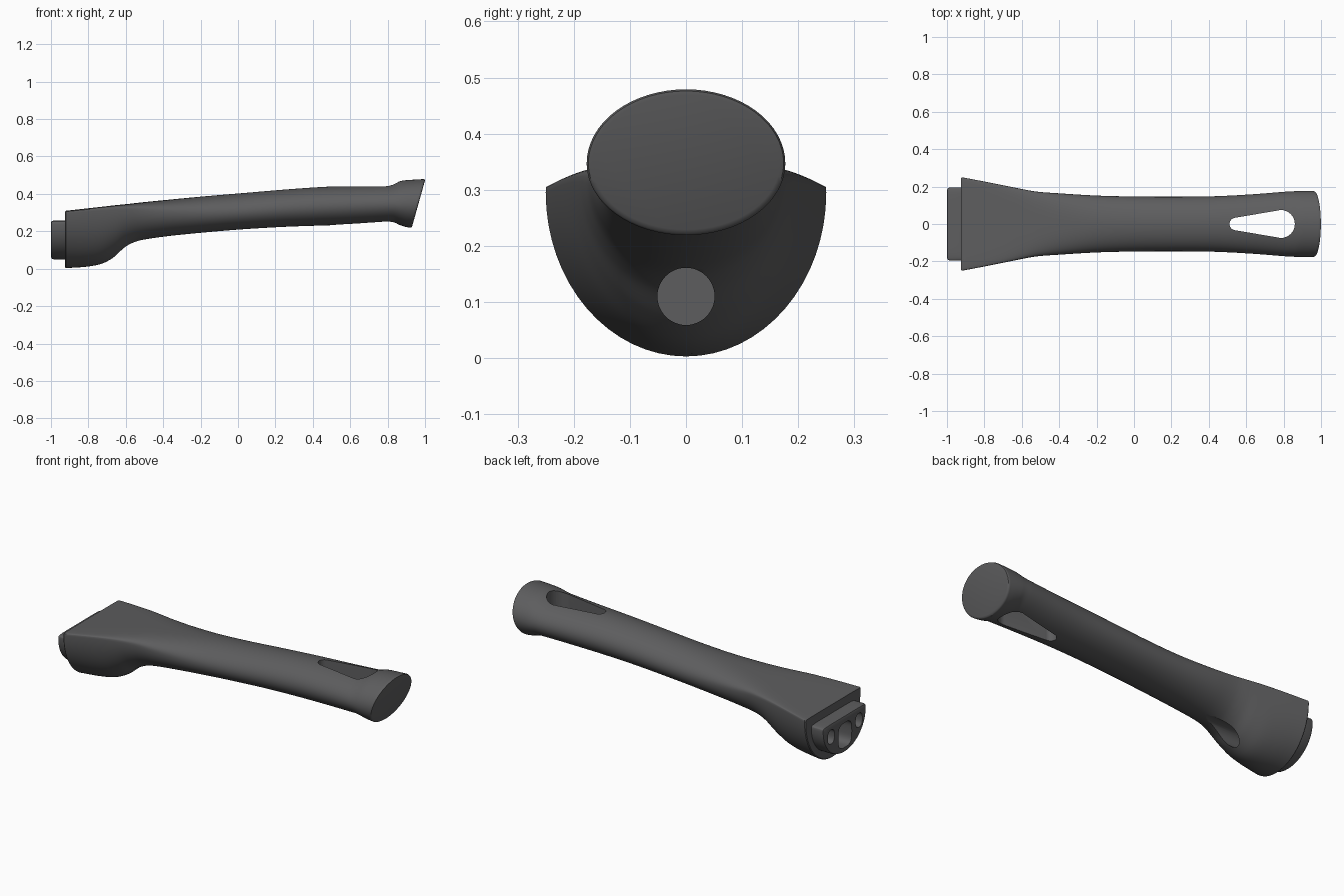
import bpy, bmesh, math
from mathutils import Vector

if "Cube" in bpy.data.objects:
    bpy.data.objects.remove(bpy.data.objects["Cube"])

GREY = (0.11, 0.11, 0.113, 1)
mat = bpy.data.materials.new("dark grey plastic")
mat.use_nodes = True
mat.diffuse_color = GREY
bsdf = next(n for n in mat.node_tree.nodes if n.type == 'BSDF_PRINCIPLED')
bsdf.inputs["Base Color"].default_value = GREY
bsdf.inputs["Roughness"].default_value = 0.5
SIDES = 64


def make_object(name, bm):
    bmesh.ops.recalc_face_normals(bm, faces=bm.faces[:])
    mesh = bpy.data.meshes.new(name)
    bm.to_mesh(mesh)
    bm.free()
    mesh.materials.append(mat)
    ob = bpy.data.objects.new(name, mesh)
    bpy.context.collection.objects.link(ob)
    return ob


def section(x, w, zb, zc, zt, p, slant):
    """Half ellipse below zc, superellipse above; slant leans it along x."""
    pts = []
    for i in range(SIDES):
        a = 2 * math.pi * i / SIDES
        c, s = math.cos(a), math.sin(a)
        if s < 0:
            y, z = w * c, zc + (zc - zb) * s
        else:
            y = w * math.copysign(abs(c) ** p, c)
            z = zc + (zt - zc) * abs(s) ** p
        pts.append(Vector((x + slant * (z - zt), y, z)))
    return pts


def smooth_rows(rows, steps):
    """Hermite interpolation of section values along x."""
    def tangent(i, k):
        a, b = rows[max(i - 1, 0)], rows[min(i + 1, len(rows) - 1)]
        return (b[k] - a[k]) / (b[0] - a[0])
    out = []
    for i in range(len(rows) - 1):
        r, q = rows[i], rows[i + 1]
        d = q[0] - r[0]
        for j in range(steps):
            t = j / steps
            row = [r[0] + d * t]
            for k in range(1, len(r)):
                row.append((1 + 2 * t) * (1 - t) ** 2 * r[k] + t * (1 - t) ** 2 * d * tangent(i, k)
                           + t * t * (3 - 2 * t) * q[k] + t * t * (t - 1) * d * tangent(i + 1, k))
            out.append(row)
    return out + [list(rows[-1])]


def loft(name, loops):
    bm = bmesh.new()
    rings = [[bm.verts.new(p) for p in loop] for loop in loops]
    n = len(rings[0])
    for a, b in zip(rings, rings[1:]):
        for i in range(n):
            bm.faces.new((a[i], a[(i + 1) % n], b[(i + 1) % n], b[i]))
    bm.faces.new(rings[0])
    bm.faces.new(rings[-1])
    return make_object(name, bm)


def cut(target, cutter):
    mod = target.modifiers.new("cut", 'BOOLEAN')
    mod.operation, mod.solver, mod.object = 'DIFFERENCE', 'EXACT', cutter
    bpy.context.view_layer.objects.active = target
    bpy.ops.object.modifier_apply(modifier=mod.name)
    cutter.hide_render = True
    cutter.hide_set(True)


def x_tube(name, x0, x1, y, z, ry, rz, p=1.0):
    """Cutter running along x."""
    def loop(x):
        out = []
        for i in range(48):
            c, s = math.cos(i * math.pi / 24), math.sin(i * math.pi / 24)
            out.append(Vector((x, y + ry * math.copysign(abs(c) ** p, c),
                               z + rz * math.copysign(abs(s) ** p, s))))
        return out
    return loft(name, [loop(x0), loop(x1)])


# Handle body: x, half width, bottom, widest height, top, corner power, slant
rows = [
    (-0.92, 0.250, 0.003, 0.295, 0.310, 0.25, 0),
    (-0.80, 0.227, 0.012, 0.306, 0.323, 0.30, 0),
    (-0.72, 0.211, 0.030, 0.311, 0.332, 0.36, 0),
    (-0.65, 0.197, 0.070, 0.314, 0.340, 0.44, 0),
    (-0.59, 0.185, 0.118, 0.314, 0.346, 0.52, 0),
    (-0.52, 0.173, 0.150, 0.311, 0.354, 0.62, 0),
    (-0.40, 0.164, 0.171, 0.302, 0.366, 0.78, 0),
    (-0.20, 0.152, 0.192, 0.298, 0.385, 0.95, 0),
    (0.00, 0.147, 0.209, 0.305, 0.402, 1, 0),
    (0.25, 0.146, 0.224, 0.322, 0.423, 1, 0),
    (0.45, 0.149, 0.231, 0.333, 0.437, 1, 0),
    (0.65, 0.160, 0.237, 0.341, 0.445, 1, 0),
    (0.80, 0.172, 0.242, 0.345, 0.452, 1, 0),
    (0.84, 0.174, 0.242, 0.345, 0.459, 1, 0.02),
    (0.88, 0.176, 0.234, 0.345, 0.471, 1, 0.07),
    (0.94, 0.177, 0.224, 0.346, 0.476, 1, 0.18),
    (0.993, 0.177, 0.219, 0.347, 0.479, 1, 0.27),
]
loops = [section(*r) for r in smooth_rows(rows, 6)]
loops.insert(0, section(-0.925, 0.246, 0.008, 0.292, 0.306, 0.25, 0))
loops.append(section(0.999, 0.174, 0.222, 0.347, 0.476, 1, 0.28))
loops.append(section(0.999, 0.167, 0.229, 0.347, 0.469, 1, 0.28))
body = loft("handle_body", loops)

# Teardrop hanging slot: two end arcs joined by straight flanks
outline = []
for cx, r, start in ((0.785, 0.075, -90), (0.545, 0.034, 90)):
    for i in range(17):
        a = math.radians(start + 180 * i / 16)
        outline.append((cx + r * math.cos(a), r * math.sin(a)))
slot = loft("slot_cutter", [[Vector((x, y, z)) for x, y in outline] for z in (0.1, 0.6)])
cut(body, slot)

# Screw hole under the neck
cut(body, x_tube("screw_hole_cutter", -0.76, -0.42, 0, 0.11, 0.051, 0.051))

# Mounting plug with rounded outer rim
plug_rows = [(-0.90, 0.195, 0.05, 0.235, 0.258), (-0.985, 0.195, 0.05, 0.235, 0.258),
             (-0.996, 0.191, 0.054, 0.234, 0.254), (-1.0, 0.182, 0.063, 0.231, 0.245)]
plug = loft("mounting_plug", [section(*r, 0.3, 0) for r in plug_rows])

# Recesses in the plug face
pockets = [x_tube("centre_pocket_cutter", -1.1, -0.85, 0, 0.15, 0.06, 0.07, 0.6)]
for side in (-1, 1):
    pockets.append(x_tube("side_pocket_cutter", -1.1, -0.95, side * 0.125, 0.185, 0.03, 0.04, 0.8))
for pocket in pockets:
    cut(plug, pocket)
cut(body, pockets[0])

# Smooth shading with sharp rims
for ob in (body, plug):
    bpy.ops.object.select_all(action='DESELECT')
    ob.select_set(True)
    bpy.context.view_layer.objects.active = ob
    bpy.ops.object.shade_smooth_by_angle(angle=math.radians(40))
